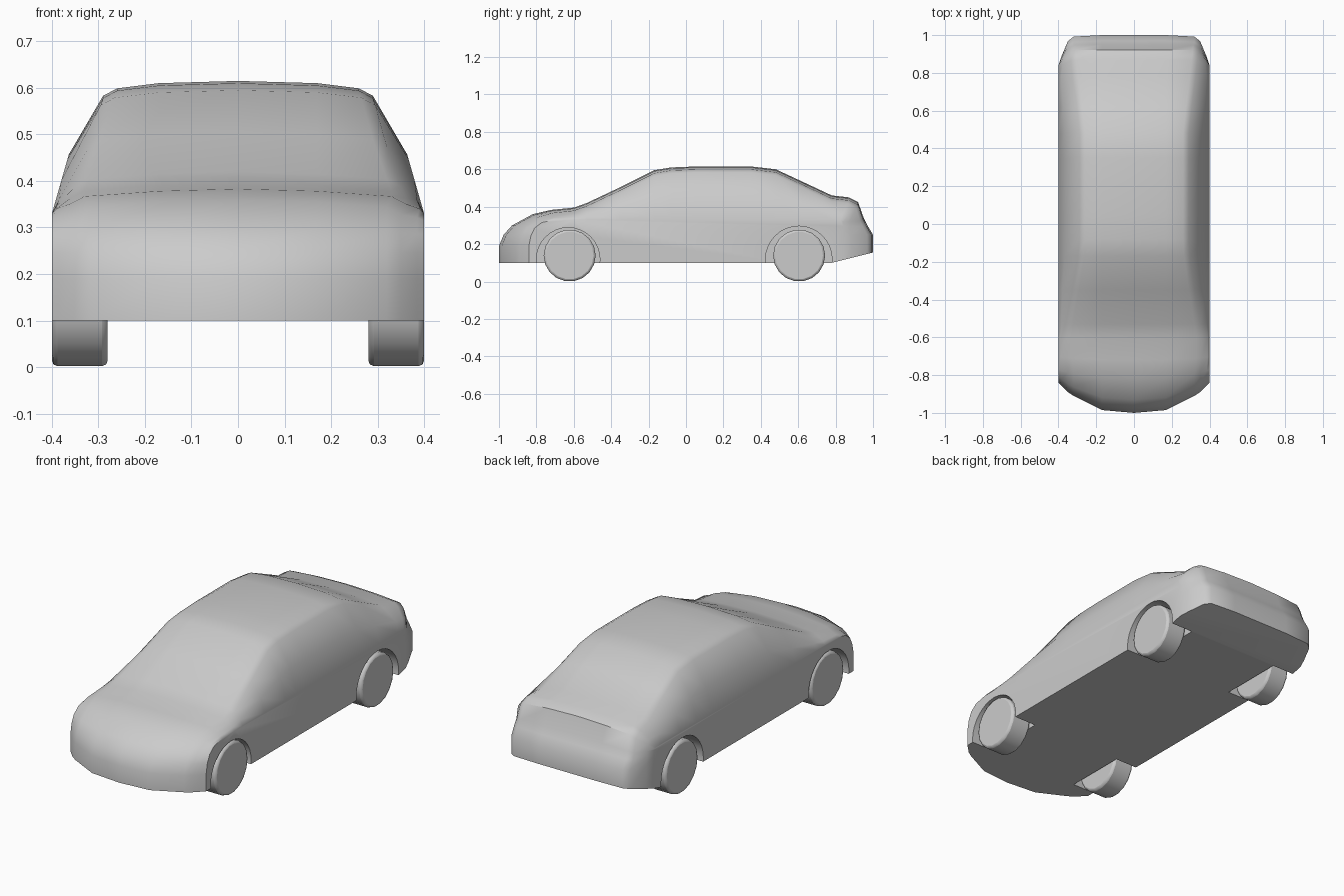
import bpy, bmesh, math

if "Cube" in bpy.data.objects:
    bpy.data.objects.remove(bpy.data.objects["Cube"])

def lerp_table(t, table):
    if t <= table[0][0]:
        return table[0][1]
    for (a, va), (b, vb) in zip(table, table[1:]):
        if t <= b:
            return va + (vb - va) * (t - a) / (b - a)
    return table[-1][1]

# Centre-line stations: y, top z, top edge half width, belt z
STATIONS = [
    (-1.0, .10, .35, .10), (-1.0, .19, .35, .19), (-.975, .25, .35, .245),
    (-.93, .30, .35, .285), (-.82, .36, .35, .315), (-.72, .383, .36, .33),
    (-.60, .395, .36, .33), (-.53, .42, .35, .33), (-.35, .505, .32, .33),
    (-.17, .595, .295, .33), (-.08, .61, .29, .33), (.05, .615, .29, .33),
    (.35, .615, .29, .33), (.48, .60, .29, .33), (.62, .535, .305, .33),
    (.78, .46, .325, .33), (.87, .45, .335, .33), (.92, .425, .34, .325),
    (.95, .34, .345, .32), (.97, .30, .35, .295), (1.0, .25, .35, .25),
    (1.0, .155, .35, .155)]

# Plan-view rounding of nose and tail, and how strongly each station gets it
NOSE = [(0, 0), (.17, .015), (.34, .10), (.4, .16)]
TAIL = [(.31, 0), (.36, .04), (.4, .16)]
WEIGHT = [(-1, 1), (-.93, .75), (-.82, .3), (-.72, .1), (-.6, 0),
          (.78, 0), (.87, .28), (.92, .5), (.97, .82), (1, 1)]
SIDE = [(.33, .4), (.47, .36), (.585, .295)]   # glasshouse half width by height

def underside(y):
    return .1 + .25 * max(0, y - .78)

def section(y, z, e, belt, last):
    d = min(.016, (z - belt) * .4)
    ez = z - 2 * d
    mz = (belt + ez) / 2
    mx = max(lerp_table(mz, SIDE), e + .01) if z > .45 else (e + .4) / 2 + .01
    half = [(.17, z - .3 * d), (e - .03, z - d), (e, ez), (mx, mz), (.4, belt)]
    pts = [(-x, h) for x, h in reversed(half)] + [(0, z)] + half
    w = lerp_table(y, WEIGHT)
    out = []
    for x, h in pts:
        yy = y + w * lerp_table(abs(x), NOSE) if y < 0 else y - w * lerp_table(abs(x), TAIL)
        out.append((x, yy, underside(yy) if last else h))
    return out

# Body shell
bm = bmesh.new()
rows = [[bm.verts.new(p) for p in section(*s, i == len(STATIONS) - 1)]
        for i, s in enumerate(STATIONS)]
for a, b in zip(rows, rows[1:]):
    for k in range(len(a) - 1):
        bm.faces.new((a[k], a[k + 1], b[k + 1], b[k]))
# Flat lower sides, floor and raised tail underside
kl, kr = bm.verts.new((-.4, .78, .1)), bm.verts.new((.4, .78, .1))
bm.faces.new([r[0] for r in rows] + [kl])
bm.faces.new([r[-1] for r in rows] + [kr])
bm.faces.new(rows[0] + [kr, kl])
bm.faces.new(rows[-1] + [kr, kl])
bmesh.ops.recalc_face_normals(bm, faces=bm.faces)
mesh = bpy.data.meshes.new("car_body")
bm.to_mesh(mesh)
bm.free()
body = bpy.data.objects.new("car_body", mesh)
bpy.context.collection.objects.link(body)

def cylinder(name, r, width, loc, sides):
    bpy.ops.mesh.primitive_cylinder_add(vertices=sides, radius=r, depth=width,
                                        location=loc, rotation=(0, math.pi / 2, 0))
    ob = bpy.context.object
    ob.name = name
    return ob

def smooth(ob, angle):
    bpy.ops.object.select_all(action='DESELECT')
    ob.select_set(True)
    bpy.context.view_layer.objects.active = ob
    bpy.ops.object.shade_smooth_by_angle(angle=math.radians(angle))

# Wheel arches cut into the body, and the wheels
for end, y, arch_y, arch_r in (("front", -.622, -.63, .17), ("rear", .605, .603, .178)):
    for side, s in (("left", -1), ("right", 1)):
        cutter = cylinder("arch_cutter", arch_r, .2, (s * .37, arch_y, .118), 32)
        cutter.hide_render = True
        mod = body.modifiers.new("arch", 'BOOLEAN')
        mod.operation, mod.solver, mod.object = 'DIFFERENCE', 'EXACT', cutter
        bpy.context.view_layer.objects.active = body
        bpy.ops.object.modifier_apply(modifier=mod.name)
        bpy.data.objects.remove(cutter)

        wheel = cylinder(f"{end}_{side}_wheel", .139, .12, (s * .34, y, .139), 18)
        bev = wheel.modifiers.new("rounded_edge", 'BEVEL')
        bev.width, bev.segments, bev.limit_method = .012, 2, 'ANGLE'
        bev.angle_limit = math.radians(40)
        smooth(wheel, 50)

smooth(body, 38)
